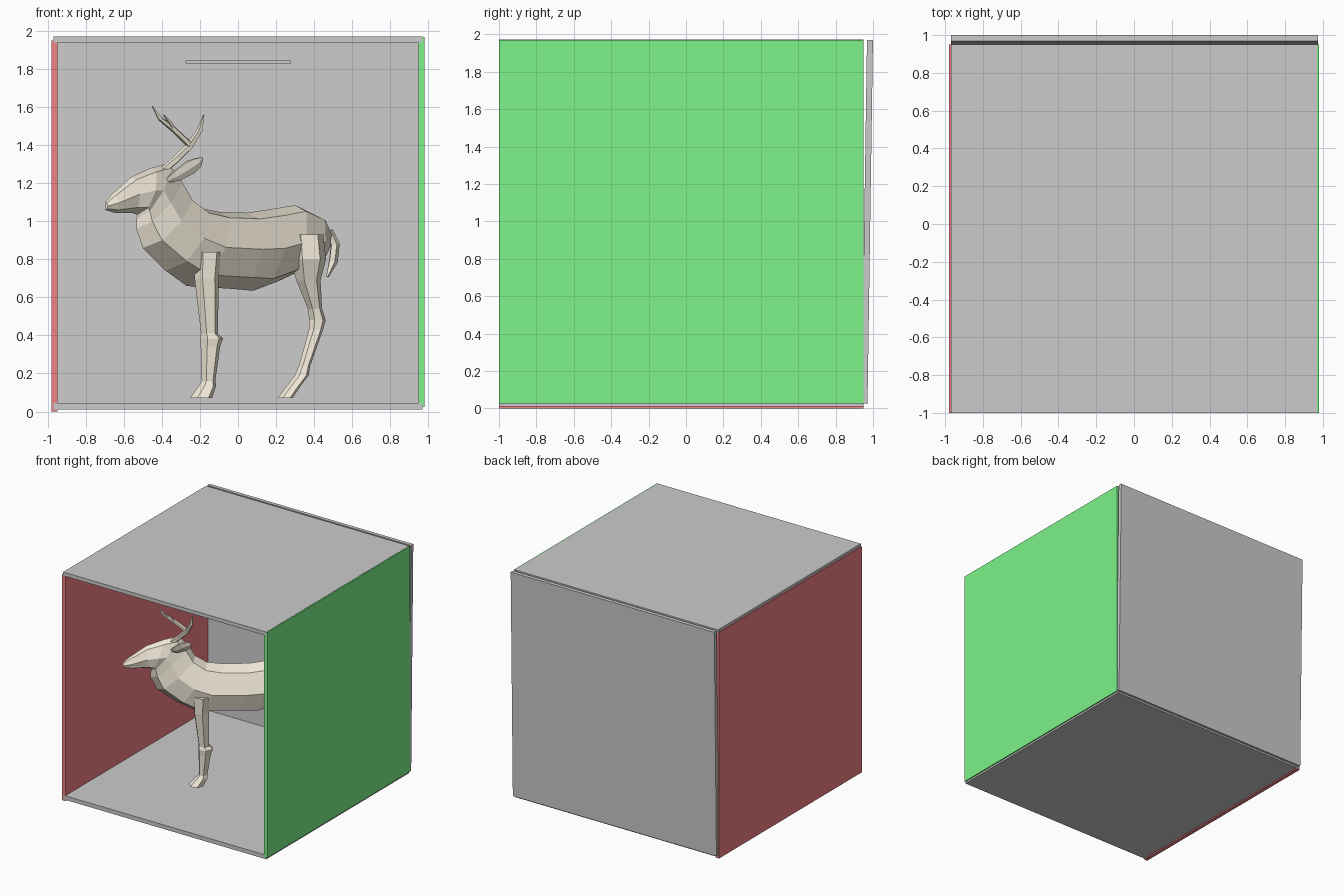
import bpy, bmesh, math
from mathutils import Vector


def material(name, rgb):
    m = bpy.data.materials.new(name)
    m.diffuse_color = (*rgb, 1)
    return m


RED = material("red", (0.9, 0.22, 0.24))
GREEN = material("green", (0.2, 0.9, 0.25))
HIDE = material("hide", (0.93, 0.86, 0.73))


def box(name, lo, hi, mat=None, tilt=0):
    lo, hi = Vector(lo), Vector(hi)
    bpy.ops.mesh.primitive_cube_add(size=1, location=(lo + hi) / 2, rotation=(tilt, 0, 0))
    ob = bpy.context.object
    ob.name = name
    ob.scale = hi - lo
    if mat:
        ob.data.materials.append(mat)


# Open-fronted room with a hanging light panel
box("floor", (-0.97, -1, 0.01), (0.97, 0.95, 0.045))
box("ceiling", (-0.97, -1, 1.94), (0.97, 0.95, 1.972))
box("back_wall", (-0.97, 0.953, 0.025), (0.975, 0.985, 1.97), tilt=-0.015)
box("left_wall", (-0.98, -1, 0.0), (-0.95, 0.95, 1.95), RED)
box("right_wall", (0.95, -1, 0.025), (0.98, 0.95, 1.97), GREEN)
box("light_panel", (-0.275, -0.275, 1.83), (0.28, 0.275, 1.845))

# The deer is a one-sided shell turned in the room:
# BACK runs nose to tail, OUT points away from its middle plane
TURN = math.radians(41)
BACK = Vector((math.cos(TURN), math.sin(TURN), 0))
OUT = Vector((math.sin(TURN), -math.cos(TURN), 0))
UP = Vector((0, 0, 1))
NOSE = Vector((-0.70, -0.57, 0))


def place(x, z, out=0.0):
    """Point at front-view x and z, lying 'out' from the middle plane."""
    s = (x - NOSE.x - OUT.x * out) / BACK.x
    return NOSE + BACK * s + OUT * out + UP * z


def loft(name, rings, closed, cap_start=False, cap_end=False):
    bm = bmesh.new()
    vs = [[bm.verts.new(p) for p in r] for r in rings]
    n = len(vs[0])
    for a, b in zip(vs, vs[1:]):
        for i in range(n if closed else n - 1):
            j = (i + 1) % n
            bm.faces.new((a[i], a[j], b[j], b[i]))
    if cap_start:
        bm.faces.new(vs[0][::-1])
    if cap_end:
        bm.faces.new(vs[-1])
    bmesh.ops.recalc_face_normals(bm, faces=bm.faces)
    me = bpy.data.meshes.new(name)
    bm.to_mesh(me)
    bm.free()
    me.materials.append(HIDE)
    ob = bpy.data.objects.new(name, me)
    bpy.context.collection.objects.link(ob)


def tube(name, path, sides=6, level=False, squash=1.0):
    """Path rows: front x, z, distance out, radius."""
    pts = [place(x, z, o) for x, z, o, r in path]
    rings = []
    for i, p in enumerate(pts):
        t = (pts[min(i + 1, len(pts) - 1)] - pts[max(i - 1, 0)]).normalized()
        if level:
            u, v = BACK, OUT
        else:
            v = (OUT - t * OUT.dot(t)).normalized()
            u = v.cross(t)
        r = path[i][3]
        ang = [2 * math.pi * (k + 0.5) / sides for k in range(sides)]
        rings.append([p + u * r * math.cos(a) + v * r * squash * math.sin(a) for a in ang])
    loft(name, rings, True, True, True)


# Head, neck and trunk: top x, top z, bottom x, bottom z, half width
SECTIONS = [
    (-0.70, 1.10, -0.70, 1.06, 0.025),
    (-0.66, 1.145, -0.65, 1.045, 0.045),
    (-0.56, 1.235, -0.56, 1.045, 0.07),
    (-0.46, 1.28, -0.53, 1.035, 0.095),
    (-0.37, 1.305, -0.535, 1.01, 0.09),
    (-0.31, 1.22, -0.535, 0.96, 0.10),
    (-0.27, 1.13, -0.50, 0.86, 0.13),
    (-0.20, 1.07, -0.38, 0.74, 0.165),
    (-0.10, 1.05, -0.27, 0.66, 0.18),
    (0.05, 1.045, -0.03, 0.645, 0.185),
    (0.18, 1.065, 0.08, 0.635, 0.18),
    (0.30, 1.085, 0.20, 0.68, 0.17),
    (0.41, 1.03, 0.33, 0.74, 0.14),
    (0.47, 0.95, 0.43, 0.80, 0.06),
]
HALF_ROUND = [(0, 1), (0.6, 0.92), (1, 0.52), (0.78, 0.15), (0, 0)]
rings = []
for xt, zt, xb, zb, w in SECTIONS:
    top, low = place(xt, zt), place(xb, zb)
    rings.append([low.lerp(top, h) + OUT * w * o for o, h in HALF_ROUND])
loft("deer_body", rings, False, True, True)

# Legs
tube("front_leg", [
    (-0.16, 0.84, 0.12, 0.075), (-0.165, 0.70, 0.12, 0.065), (-0.15, 0.41, 0.12, 0.045),
    (-0.14, 0.385, 0.12, 0.062), (-0.145, 0.34, 0.12, 0.052), (-0.155, 0.16, 0.12, 0.036),
    (-0.16, 0.135, 0.12, 0.046), (-0.195, 0.07, 0.12, 0.06)], level=True)
tube("hind_leg", [
    (0.36, 0.93, 0.12, 0.09), (0.37, 0.80, 0.13, 0.095), (0.37, 0.69, 0.12, 0.065),
    (0.405, 0.54, 0.12, 0.038), (0.418, 0.48, 0.12, 0.044), (0.41, 0.43, 0.12, 0.038),
    (0.35, 0.24, 0.12, 0.03), (0.335, 0.19, 0.12, 0.037), (0.29, 0.13, 0.12, 0.037),
    (0.247, 0.07, 0.12, 0.04)], level=True)

# Tail
tube("tail", [
    (0.48, 0.95, 0.02, 0.02), (0.51, 0.88, 0.03, 0.025), (0.50, 0.79, 0.02, 0.025),
    (0.47, 0.71, 0.01, 0.008)], sides=5)

# Ear
tube("ear", [
    (-0.37, 1.215, 0.07, 0.015), (-0.32, 1.24, 0.11, 0.035), (-0.25, 1.285, 0.155, 0.045),
    (-0.21, 1.31, 0.18, 0.033), (-0.185, 1.335, 0.195, 0.004)], squash=0.35)

# Antler: main beam, forward branch and small tine
tube("antler_beam", [
    (-0.39, 1.27, 0.03, 0.02), (-0.32, 1.33, 0.07, 0.02), (-0.25, 1.40, 0.12, 0.02),
    (-0.20, 1.48, 0.165, 0.016), (-0.18, 1.56, 0.183, 0.004)], sides=5)
tube("antler_branch", [
    (-0.25, 1.40, 0.12, 0.018), (-0.34, 1.485, 0.10, 0.016), (-0.41, 1.54, 0.085, 0.012),
    (-0.45, 1.605, 0.073, 0.003)], sides=5)
tube("antler_tine", [
    (-0.34, 1.485, 0.10, 0.014), (-0.36, 1.52, 0.105, 0.01), (-0.39, 1.56, 0.11, 0.003)], sides=4)
